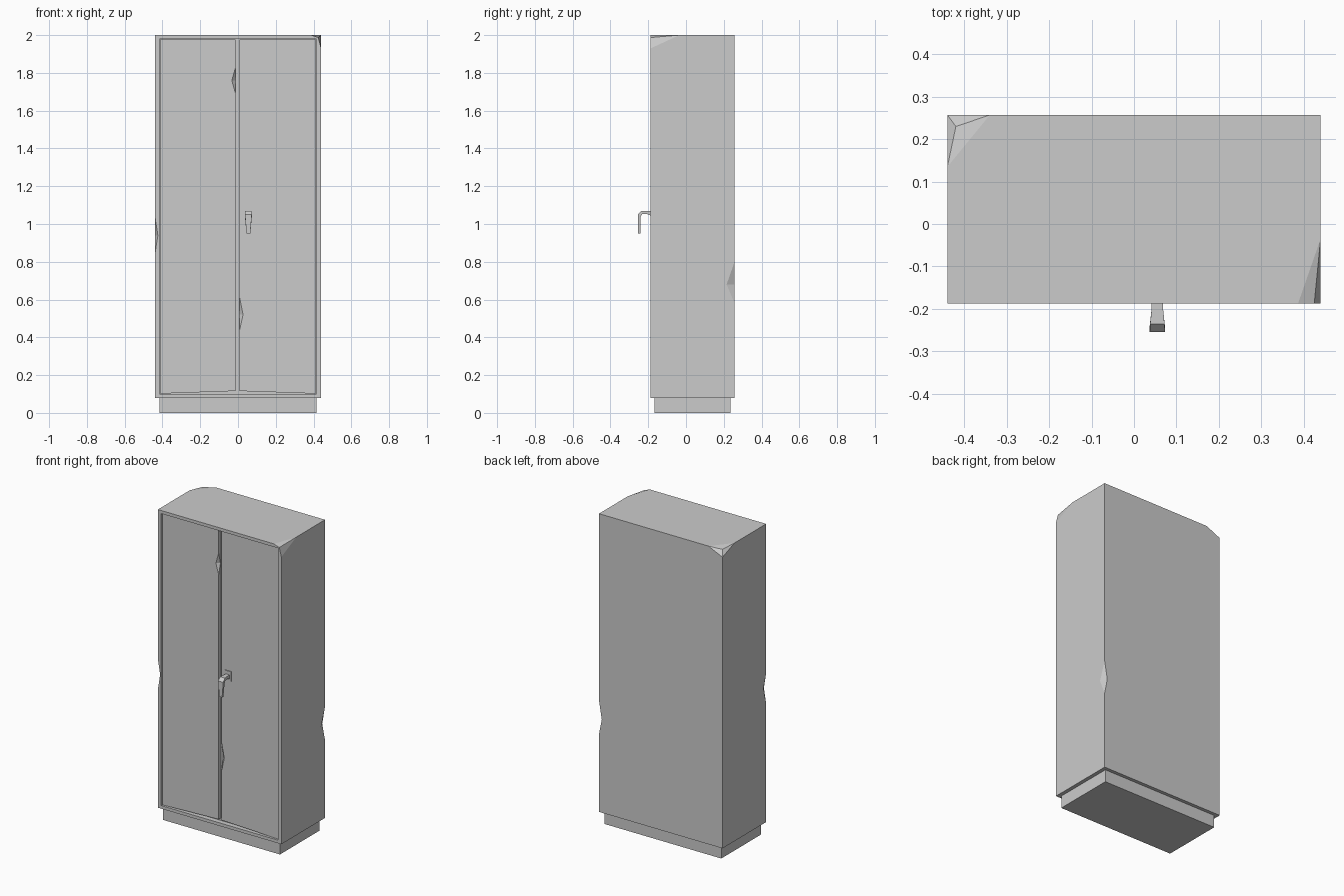
import bpy, bmesh
from mathutils import Vector

if "Cube" in bpy.data.objects:
    bpy.data.objects.remove(bpy.data.objects["Cube"])


def make_object(name, bm):
    bmesh.ops.recalc_face_normals(bm, faces=bm.faces[:])
    mesh = bpy.data.meshes.new(name)
    bm.to_mesh(mesh)
    bm.free()
    obj = bpy.data.objects.new(name, mesh)
    bpy.context.collection.objects.link(obj)
    return obj


def hull(name, points):
    bm = bmesh.new()
    verts = [bm.verts.new(p) for p in points]
    bmesh.ops.convex_hull(bm, input=verts)
    bmesh.ops.dissolve_limit(bm, angle_limit=0.002, verts=bm.verts[:], edges=bm.edges[:])
    return make_object(name, bm)


def corners(x, y, z):
    return [(a, b, c) for a in x for b in y for c in z]


def cut(obj, points):
    cutter = hull("cutter", points)
    mod = obj.modifiers.new("cut", 'BOOLEAN')
    mod.operation, mod.solver, mod.object = 'DIFFERENCE', 'EXACT', cutter
    bpy.context.view_layer.objects.active = obj
    bpy.ops.object.modifier_apply(modifier=mod.name)
    bpy.data.objects.remove(cutter)


def edge_dent(obj, x, y, low, mid, high, dx, dy):
    """Wedge knocked out of a vertical edge at (x, y); dx, dy point inwards."""
    ox, oy = (-0.01 * dx / abs(dx), -0.01 * dy / abs(dy))
    # the outer point only keeps the cutter clear of the faces
    cut(obj, [(x, y, low), (x, y, high), (x + dx, y, mid), (x, y + dy, mid),
              (x + ox, y + oy, mid), (x + dx, y + oy, mid), (x + ox, y + dy, mid)])


W, FRONT, BACK, BOTTOM, TOP = 0.44, -0.187, 0.257, 0.08, 2.0

# Cabinet body with two battered top corners
shell = corners((-W, W), (FRONT, BACK), (BOTTOM,))
shell += [(-W, FRONT, TOP), (W, BACK, TOP)]
shell += [(0.387, FRONT, TOP), (W, -0.035, TOP), (W, FRONT, 1.93), (0.425, FRONT, 1.987)]
shell += [(-0.34, BACK, TOP), (-W, 0.135, TOP), (-W, BACK, 1.955), (-0.42, 0.23, 1.99)]
body = hull("cabinet_body", shell)

# Front opening and dented vertical edges
cut(body, corners((-0.416, 0.416), (-0.3, -0.155), (0.1, 1.98)))
edge_dent(body, W, BACK, 0.58, 0.68, 0.80, -0.02, -0.042)
edge_dent(body, -W, FRONT, 0.84, 0.94, 1.04, 0.016, 0.03)

# Plinth
hull("plinth", corners((-0.416, 0.416), (-0.167, 0.235), (0, BOTTOM)))

# Doors, slightly raised at their meeting edges
DOOR = -0.178
for name, outer, inner, dent, dx in (("left_door", -0.412, -0.013, (1.69, 1.76, 1.83), -0.02),
                                     ("right_door", 0.412, 0.007, (0.43, 0.52, 0.62), 0.02)):
    pts = [(x, y, z) for y in (DOOR, -0.154)
           for x, z in ((outer, 0.102), (inner, 0.116), (inner, 1.978), (outer, 1.978))]
    door = hull(name, pts)
    edge_dent(door, inner, DOOR, *dent, dx, 0.018)

# Handle plate
CX = 0.055
hull("handle_plate", corners((CX - 0.023, CX + 0.023), (-0.184, DOOR + 0.002), (1.03, 1.092)))

# Lever handle: rings of outer (y, z), inner (y, z), half width
rings = [((-0.175, 1.07), (-0.175, 1.04), 0.013),
         ((-0.205, 1.07), (-0.205, 1.052), 0.014),
         ((-0.236, 1.07), (-0.232, 1.052), 0.017),
         ((-0.255, 1.05), (-0.241, 1.037), 0.018),
         ((-0.255, 0.95), (-0.241, 0.95), 0.010)]
bm = bmesh.new()
loops = [[bm.verts.new((CX + s * h, p[0], p[1]))
          for s, p in ((-1, o), (1, o), (1, i), (-1, i))] for o, i, h in rings]
for a, b in zip(loops, loops[1:]):
    for k in range(4):
        n = (k + 1) % 4
        bm.faces.new((a[k], a[n], b[n], b[k]))
bm.faces.new(loops[0])
bm.faces.new(loops[-1])
make_object("door_handle", bm)
